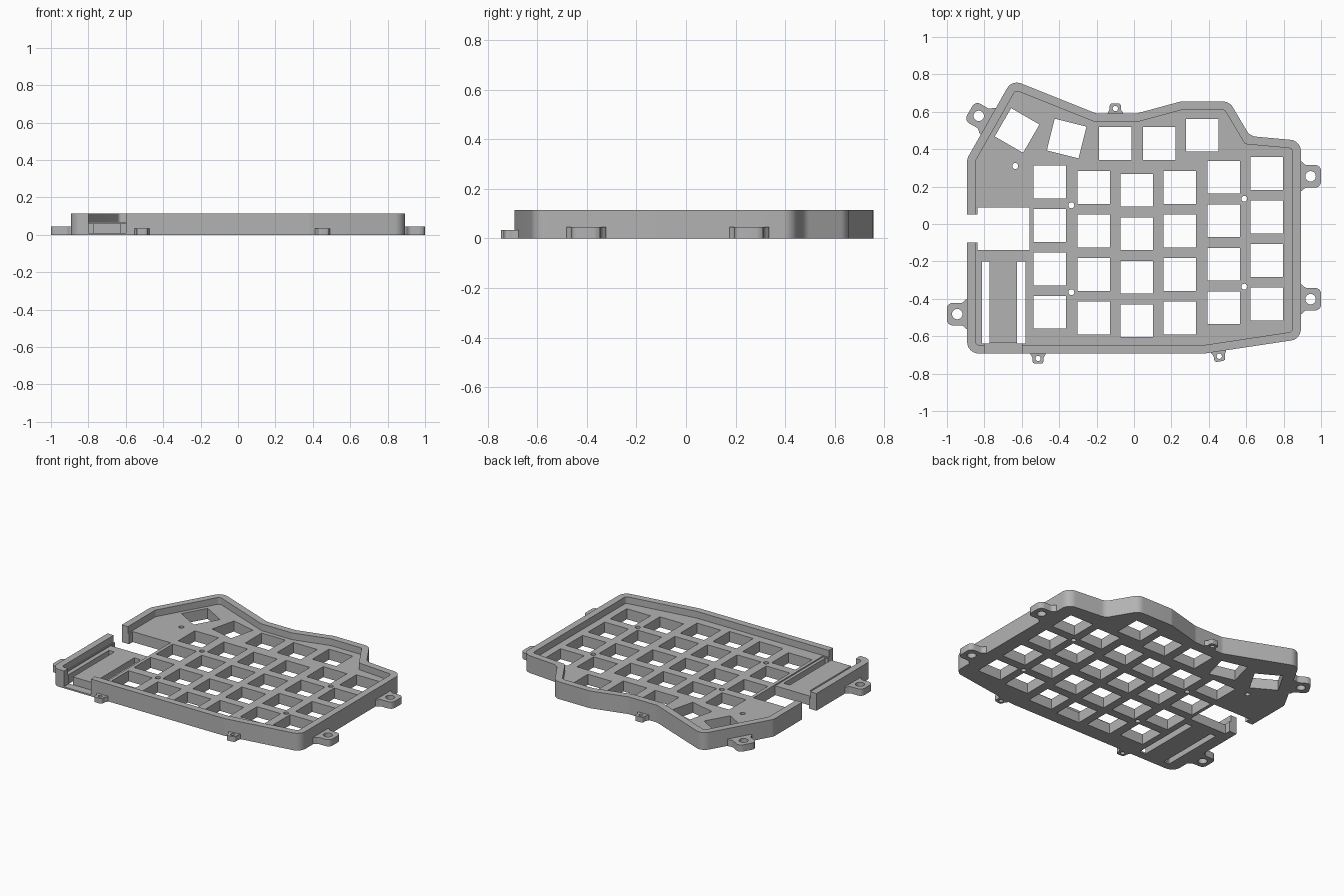
import bpy
import bmesh
import math
from mathutils import Vector, Matrix

cube = bpy.data.objects.get("Cube")
if cube:
    bpy.data.objects.remove(cube, do_unlink=True)

HEIGHT, PLATE, WALL = 0.115, 0.07, 0.045

grey = bpy.data.materials.new("plain grey")
grey.use_nodes = True
grey.diffuse_color = (0.45, 0.45, 0.45, 1)
grey.node_tree.nodes["Principled BSDF"].inputs["Base Color"].default_value = (0.45, 0.45, 0.45, 1)


def rounded(points, radius, steps=6):
    """Fillet every corner of a closed 2D outline."""
    out = []
    pts = [Vector(p) for p in points]
    for i, p in enumerate(pts):
        a = pts[i - 1] - p
        b = pts[(i + 1) % len(pts)] - p
        half = a.angle(b) / 2
        d = min(radius / math.tan(half), a.length * 0.45, b.length * 0.45)
        start, end = p + a.normalized() * d, p + b.normalized() * d
        centre = p + (a.normalized() + b.normalized()).normalized() * d / math.cos(half)
        r = (start - centre).length
        for k in range(steps + 1):
            q = start.lerp(end, k / steps) - centre
            out.append(centre + q.normalized() * r)
    return out


def inset(points, dist):
    """Move each edge of a counter-clockwise outline inwards."""
    pts = [Vector(p) for p in points]
    out = []
    for i, p in enumerate(pts):
        a = (p - pts[i - 1]).normalized()
        b = (pts[(i + 1) % len(pts)] - p).normalized()
        na, nb = Vector((-a.y, a.x)), Vector((-b.y, b.x))
        out.append(p + (na + nb) * dist / (1 + na.dot(nb)))
    return out


def rect(x0, x1, y0, y1):
    return [(x0, y0), (x1, y0), (x1, y1), (x0, y1)]


def square(x, y, size, degrees=0):
    turn = Matrix.Rotation(math.radians(degrees), 2)
    h = size / 2
    return [Vector((x, y)) + turn @ Vector(p) for p in rect(-h, h, -h, h)]


def circle(x, y, r, n=20):
    return [(x + r * math.cos(math.tau * k / n), y + r * math.sin(math.tau * k / n)) for k in range(n)]


def prism(name, outlines, z0, z1):
    """One object holding an extruded solid for each outline."""
    bm = bmesh.new()
    for pts in outlines:
        face = bm.faces.new([bm.verts.new((p[0], p[1], z0)) for p in pts])
        top = bmesh.ops.extrude_face_region(bm, geom=[face])["geom"]
        moved = [v for v in top if isinstance(v, bmesh.types.BMVert)]
        bmesh.ops.translate(bm, verts=moved, vec=(0, 0, z1 - z0))
    bmesh.ops.recalc_face_normals(bm, faces=bm.faces)
    mesh = bpy.data.meshes.new(name)
    bm.to_mesh(mesh)
    bm.free()
    mesh.materials.append(grey)
    obj = bpy.data.objects.new(name, mesh)
    bpy.context.collection.objects.link(obj)
    return obj


def activate(obj):
    bpy.ops.object.select_all(action="DESELECT")
    obj.select_set(True)
    bpy.context.view_layer.objects.active = obj


def cut(obj, outlines, z0, z1):
    cutter = prism("cutter", outlines, z0, z1)
    cutter.hide_render = True
    mod = obj.modifiers.new("cut", "BOOLEAN")
    mod.operation = "DIFFERENCE"
    mod.solver = "EXACT"
    mod.object = cutter
    activate(obj)
    bpy.ops.object.modifier_apply(modifier=mod.name)
    bpy.data.objects.remove(cutter, do_unlink=True)


def smooth(obj):
    activate(obj)
    bpy.ops.object.shade_smooth_by_angle(angle=math.radians(25))


# Tray with raised rim
outline = [(-0.892, -0.692), (0.38, -0.692), (0.892, -0.615), (0.892, 0.445), (0.62, 0.47),
           (0.51, 0.655), (0.25, 0.655), (0.01, 0.59), (-0.20, 0.59), (-0.653, 0.771), (-0.892, 0.35)]
case = prism("case_tray", [rounded(outline, 0.06)], 0, HEIGHT)
cut(case, [rounded(inset(outline, WALL), 0.02)], PLATE, 0.3)

# Key openings: staggered columns, then the upper row with two turned keys
KEY, PITCH = 0.175, 0.2325
columns = [(-0.45, 0.225), (-0.215, 0.195), (0.015, 0.18), (0.245, 0.195), (0.48, 0.25), (0.71, 0.27)]
openings = [square(x, y - PITCH * row, KEY) for x, y in columns for row in range(4)]
for x, y, turn in [(-0.10, 0.43, 0), (0.135, 0.43, 0), (0.365, 0.475, 0),
                   (-0.36, 0.457, -14), (-0.625, 0.50, -30)]:
    openings.append(square(x, y, KEY, turn))

# Screw holes
for x, y in [(-0.635, 0.31), (-0.335, 0.10), (-0.335, -0.365), (0.59, 0.135), (0.59, -0.335)]:
    openings.append(circle(x, y, 0.016, 16))
cut(case, openings, -0.1, 0.3)

# Controller bay: shallow pocket, pin slots, connector hole and side gap
cut(case, [rect(-0.84, -0.56, -0.642, -0.12)], 0.062, 0.3)
cut(case, [rect(-0.812, -0.772, -0.638, -0.2), rect(-0.625, -0.58, -0.638, -0.2)], -0.1, 0.3)
cut(case, [rect(-0.80, -0.60, -0.8, -0.636)], 0.01, 0.3)
cut(case, [rect(-0.838, -0.56, -0.14, 0.088)], -0.1, 0.3)
cut(case, [rect(-1.0, -0.8, -0.1, 0.05)], -0.1, 0.3)
smooth(case)


def tab(name, x, y, degrees, reach, half, hole, height):
    """Mounting ear with flared foot; x, y is the hole centre."""
    back = -reach - 0.02
    flare = half * 1.35
    side = [(back, -flare), (-reach + 0.003, -flare), (-reach + 0.02, -half), (half * 0.93, -half)]
    shape = side + [(u, -v) for u, v in reversed(side)]
    turn = Matrix.Rotation(math.radians(degrees), 2)
    pts = [Vector((x, y)) + turn @ p for p in rounded(shape, half * 0.5, 4)]
    ear = prism(name, [pts], 0, height)
    cut(ear, [circle(x, y, hole)], -0.1, 0.3)
    smooth(ear)


# Large mounting ears
tab("ear_right_front", -0.945, -0.482, 180, 0.05, 0.06, 0.028, 0.045)
tab("ear_right_back", -0.83, 0.578, 150, 0.052, 0.06, 0.028, 0.045)
tab("ear_left_front", 0.944, -0.402, 0, 0.05, 0.06, 0.028, 0.045)
tab("ear_left_back", 0.944, 0.255, 0, 0.05, 0.06, 0.028, 0.045)

# Small mounting ears
tab("small_ear_back", -0.10, 0.617, 90, 0.025, 0.03, 0.014, 0.034)
tab("small_ear_front_right", -0.513, -0.719, -90, 0.025, 0.03, 0.014, 0.034)
tab("small_ear_front_left", 0.456, -0.707, -81, 0.025, 0.03, 0.014, 0.034)
